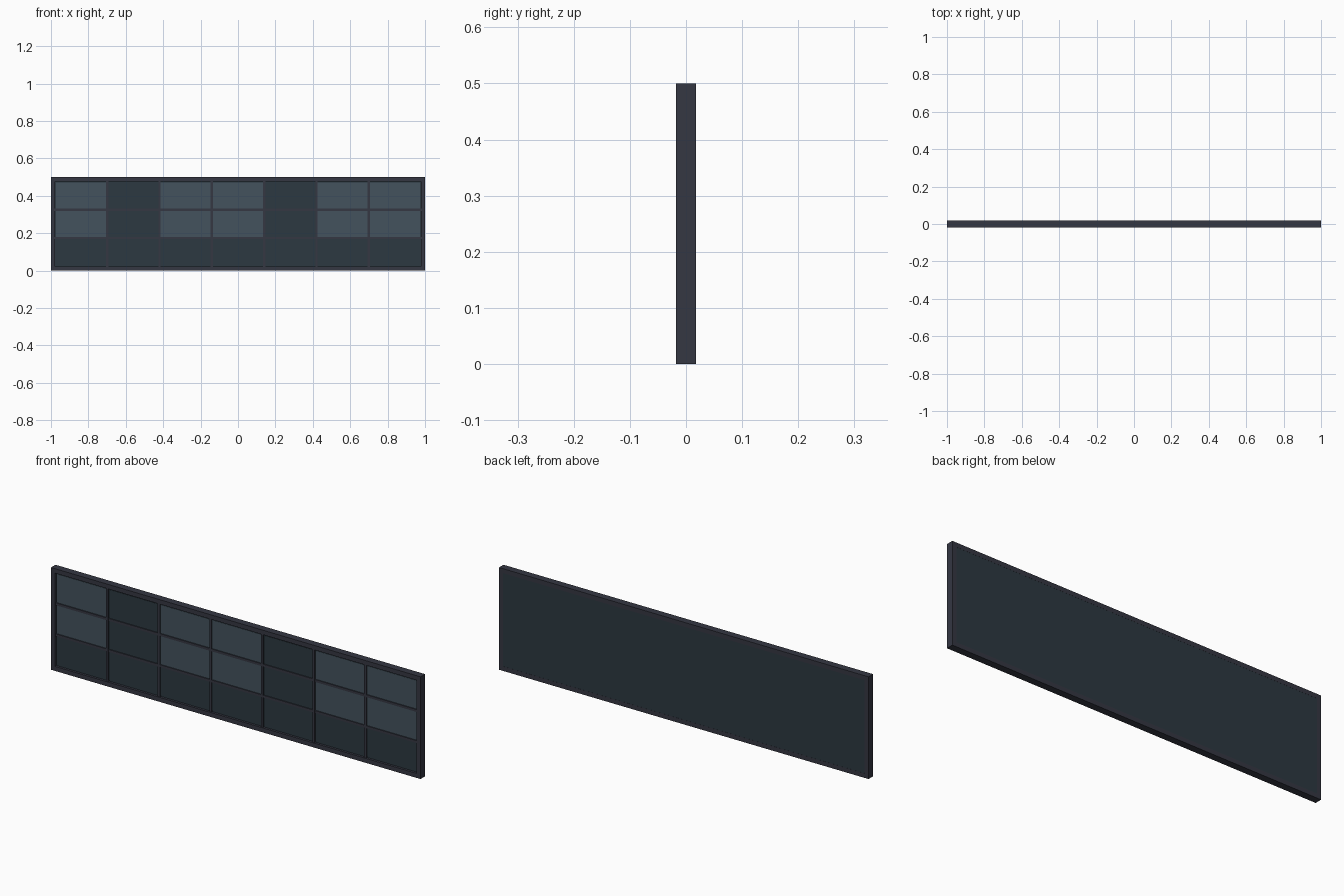
import bpy

if "Cube" in bpy.data.objects:
    bpy.data.objects.remove(bpy.data.objects["Cube"])

COLS, ROWS = 7, 3
HW, H, HD = 1.0, 0.5, 0.0175      # half width, height, half depth
BORDER = 0.022                    # frame bar width
BAR = 0.012                       # glazing bar width


def material(name, rgb):
    m = bpy.data.materials.new(name)
    m.diffuse_color = (*rgb, 1)
    m.use_nodes = True
    m.node_tree.nodes["Principled BSDF"].inputs["Base Color"].default_value = m.diffuse_color
    return m


frame_mat = material("frame_grey", (0.035, 0.038, 0.055))
dark_mat = material("dark_glass", (0.025, 0.040, 0.052))
light_mat = material("light_glass", (0.056, 0.084, 0.110))


def box(name, x0, x1, y0, y1, z0, z1, mat):
    bpy.ops.mesh.primitive_cube_add(
        size=1, location=((x0 + x1) / 2, (y0 + y1) / 2, (z0 + z1) / 2))
    ob = bpy.context.object
    ob.name = name
    ob.scale = (x1 - x0, y1 - y0, z1 - z0)
    bpy.ops.object.transform_apply(location=False, rotation=False, scale=True)
    ob.data.materials.append(mat)
    return ob


ix, iz0, iz1 = HW - BORDER, BORDER, H - BORDER

# outer frame
box("frame_bottom", -HW, HW, -HD, HD, 0, BORDER, frame_mat)
box("frame_top", -HW, HW, -HD, HD, iz1, H, frame_mat)
box("frame_left", -HW, -ix, -HD, HD, iz0, iz1, frame_mat)
box("frame_right", ix, HW, -HD, HD, iz0, iz1, frame_mat)

# backing sheet, almost flush with the back of the frame
box("back_panel", -ix, ix, -0.006, HD - 0.0005, iz0, iz1, dark_mat)

# glazing bars
cw, ch = 2 * ix / COLS, (iz1 - iz0) / ROWS
for i in range(1, COLS):
    x = -ix + i * cw
    box(f"mullion_{i}", x - BAR / 2, x + BAR / 2, -0.014, -0.005, iz0, iz1, frame_mat)
for j in range(1, ROWS):
    z = iz0 + j * ch
    box(f"transom_{j}", -ix, ix, -0.0135, -0.005, z - BAR / 2, z + BAR / 2, frame_mat)

# panes: the bottom row and two columns are dark
gap = BAR / 2
for i in range(COLS):
    for j in range(ROWS):
        x, z = -ix + i * cw, iz0 + j * ch
        mat = dark_mat if j == 0 or i in (1, 4) else light_mat
        box(f"pane_{i}_{j}", x + gap, x + cw - gap, -0.009, -0.005,
            z + gap, z + ch - gap, mat)
